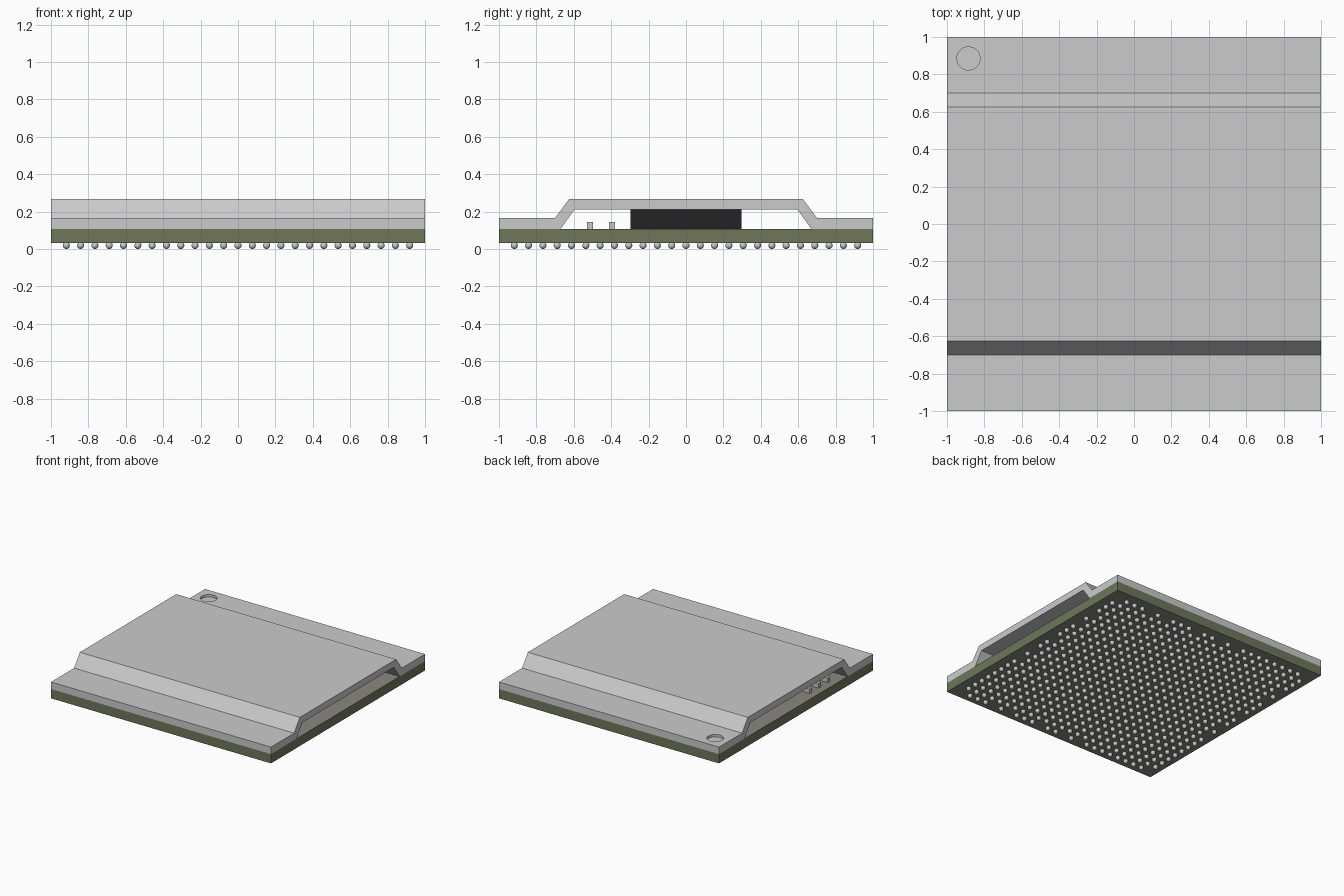
import bpy, bmesh
from mathutils import Matrix, Vector

if "Cube" in bpy.data.objects:
    bpy.data.objects.remove(bpy.data.objects["Cube"])


def material(name, rgb):
    m = bpy.data.materials.new(name)
    m.diffuse_color = (*rgb, 1)
    m.use_nodes = True
    m.node_tree.nodes["Principled BSDF"].inputs["Base Color"].default_value = m.diffuse_color
    return m


metal = material("lid_silver", (0.6, 0.6, 0.6))
olive = material("board_olive", (0.16, 0.185, 0.10))
mask = material("board_grey_green", (0.25, 0.25, 0.215))
black = material("die_black", (0.017, 0.017, 0.017))
solder = material("solder_grey", (0.58, 0.58, 0.56))


def add_object(name, me, *mats):
    for m in mats:
        me.materials.append(m)
    ob = bpy.data.objects.new(name, me)
    bpy.context.collection.objects.link(ob)
    return ob


def finish(name, bm, *mats):
    bmesh.ops.recalc_face_normals(bm, faces=bm.faces)
    me = bpy.data.meshes.new(name)
    bm.to_mesh(me)
    bm.free()
    return add_object(name, me, *mats)


def box(name, x0, x1, y0, y1, z0, z1, *mats):
    bm = bmesh.new()
    mat = (Matrix.Translation(((x0 + x1) / 2, (y0 + y1) / 2, (z0 + z1) / 2))
           @ Matrix.Diagonal((x1 - x0, y1 - y0, z1 - z0, 1)))
    bmesh.ops.create_cube(bm, size=1, matrix=mat)
    return finish(name, bm, *mats)


# Board: olive edges, grey-green top and bottom
board = box("board", -1, 1, -1, 1, 0.032, 0.108, olive, mask)
for p in board.data.polygons:
    p.material_index = 1 if abs(p.normal.z) > 0.5 else 0

# Lid: bent sheet profile, mirrored in y and extruded along x
outer = [(-1, 0.166), (-0.70, 0.166), (-0.625, 0.267)]
inner = [(-0.595, 0.212), (-0.67, 0.108), (-1, 0.108)]


def flip(pts):
    return [(-y, z) for y, z in reversed(pts)]


profile = outer + flip(outer) + flip(inner) + inner
bm = bmesh.new()
face = bm.faces.new([bm.verts.new((-1, y, z)) for y, z in profile])
ext = bmesh.ops.extrude_face_region(bm, geom=[face], use_keep_orig=True)
bmesh.ops.translate(bm, vec=(2, 0, 0),
                    verts=[v for v in ext["geom"] if isinstance(v, bmesh.types.BMVert)])
lid = finish("lid", bm, metal)

# Round orientation dimple cut into the lid corner
bm = bmesh.new()
bmesh.ops.create_cone(bm, cap_ends=True, segments=40, radius1=0.062, radius2=0.062,
                      depth=0.06, matrix=Matrix.Translation((-0.885, 0.885, 0.176)))
cutter = finish("dimple_cutter", bm, metal)
cutter.hide_render = True
mod = lid.modifiers.new("dimple", 'BOOLEAN')
mod.operation = 'DIFFERENCE'
mod.solver = 'EXACT'
mod.object = cutter
bpy.context.view_layer.objects.active = lid
lid.select_set(True)
bpy.ops.object.modifier_apply(modifier=mod.name)
bpy.data.objects.remove(cutter)

# Silicon die
box("die", -0.3, 0.3, -0.297, 0.297, 0.108, 0.211, black)

# Row of small capacitors near the left opening
for i in range(3):
    y = -0.512 + 0.117 * i
    box(f"capacitor_{i + 1}", -0.94, -0.88, y - 0.016, y + 0.016, 0.108, 0.145, solder)

# One solder ball as a template
N, pitch, r = 25, 0.0765, 0.019
bm = bmesh.new()
bmesh.ops.create_uvsphere(bm, u_segments=12, v_segments=8, radius=r)
ball_verts = [v.co.copy() for v in bm.verts]
bm.verts.index_update()
ball_faces = [[v.index for v in f.verts] for f in bm.faces]
bm.free()

# Solder balls: 25 x 25 grid with gaps in the outer ring
gaps = {0, 9, 11, 14, 18, 20, 24}
verts, faces = [], []
for i in range(N):
    for j in range(N):
        on_x, on_y = i in (0, N - 1), j in (0, N - 1)
        if (on_x and j in gaps) or (on_y and i in gaps):
            continue
        pos = Vector(((i - 12) * pitch, (j - 12) * pitch, r))
        base = len(verts)
        verts += [v + pos for v in ball_verts]
        faces += [[base + k for k in f] for f in ball_faces]
me = bpy.data.meshes.new("solder_balls")
me.from_pydata(verts, [], faces)
for p in me.polygons:
    p.use_smooth = True
add_object("solder_balls", me, solder)
